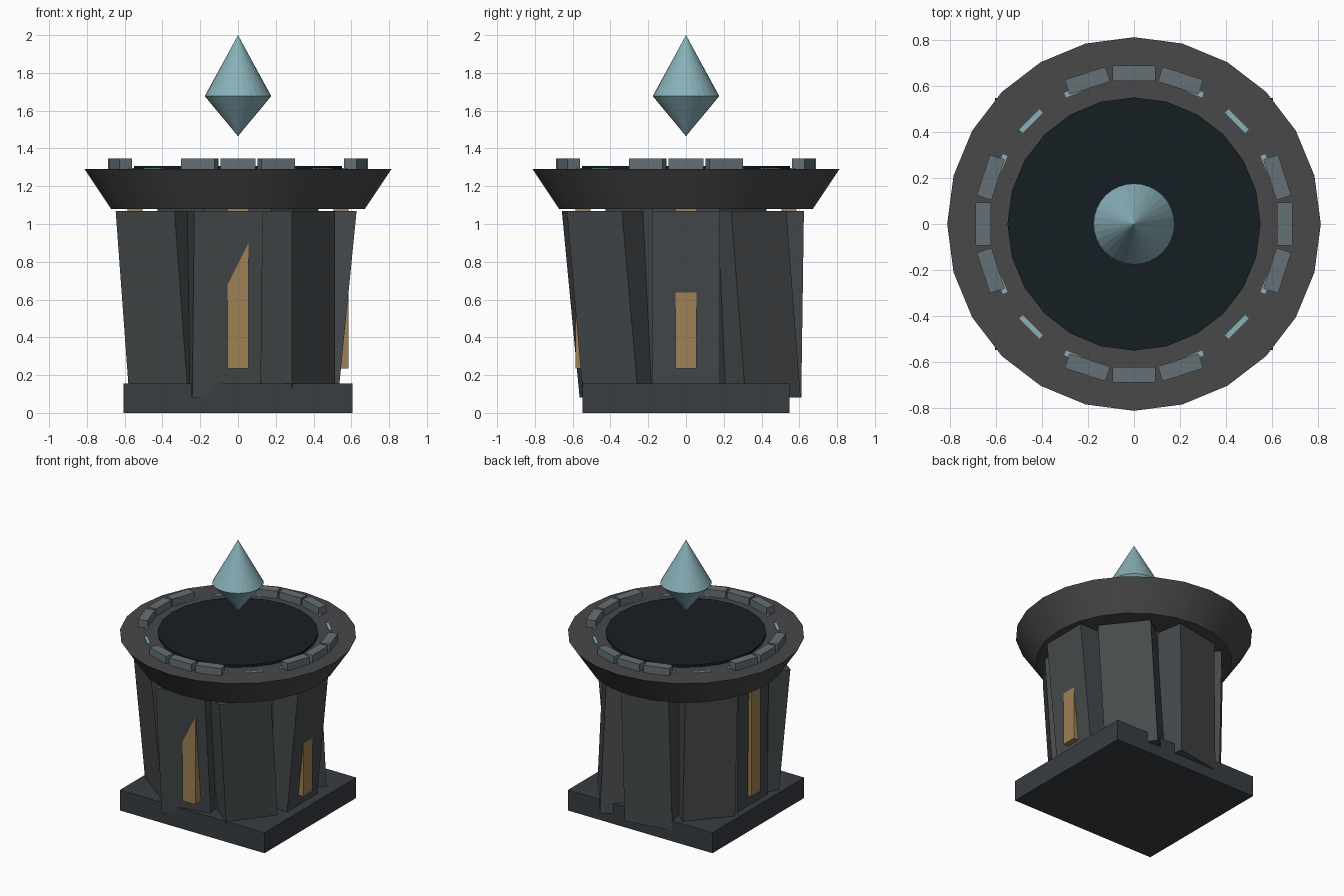
import bpy, bmesh, math
from mathutils import Vector

if "Cube" in bpy.data.objects:
    bpy.data.objects.remove(bpy.data.objects["Cube"])


def material(name, rgb):
    m = bpy.data.materials.new(name)
    m.diffuse_color = (*rgb, 1)
    m.use_nodes = True
    m.node_tree.nodes["Principled BSDF"].inputs["Base Color"].default_value = m.diffuse_color
    return m


STONE = material("dark_stone", (0.06, 0.068, 0.072))
SLATE = material("base_slate", (0.04, 0.046, 0.055))
RIM = material("rim_stone", (0.065, 0.065, 0.068))
BLOCK = material("block_stone", (0.13, 0.16, 0.18))
VOID = material("dark_pool", (0.008, 0.013, 0.017))
GOLD = material("gold", (0.35, 0.22, 0.09))
CRYSTAL = material("crystal", (0.25, 0.43, 0.48))


def add_mesh(name, verts, faces, mat):
    me = bpy.data.meshes.new(name)
    me.from_pydata(verts, [], faces)
    bm = bmesh.new()
    bm.from_mesh(me)
    bmesh.ops.recalc_face_normals(bm, faces=bm.faces)
    bm.to_mesh(me)
    bm.free()
    me.materials.append(mat)
    ob = bpy.data.objects.new(name, me)
    bpy.context.collection.objects.link(ob)
    return ob


def box(name, size, loc, mat, angle=0):
    bpy.ops.mesh.primitive_cube_add(size=1, location=loc, rotation=(0, 0, angle))
    ob = bpy.context.object
    ob.name = name
    ob.scale = size
    ob.data.materials.append(mat)
    return ob


def ring_box(name, size, r, deg, z, mat):
    # size is (radial, tangential, height)
    a = math.radians(deg)
    return box(name, size, (r * math.cos(a), r * math.sin(a), z), mat, a)


def cone(name, n, r1, r2, z1, z2, mat, turn=0):
    bpy.ops.mesh.primitive_cone_add(vertices=n, radius1=r1, radius2=r2, depth=z2 - z1,
                                    location=(0, 0, (z1 + z2) / 2), rotation=(0, 0, turn))
    ob = bpy.context.object
    ob.name = name
    ob.data.materials.append(mat)
    return ob


def slab(name, deg, bottom, top, width=0.37, thick=0.26):
    # leaning slab: outer face centre at its foot and head, facing direction deg
    a = math.radians(deg)
    n = Vector((math.cos(a), math.sin(a), 0))
    t = Vector((-n.y, n.x, 0))
    verts = []
    b, h = Vector((*bottom, 0.155)), Vector((*top, 1.07))
    for c in (b + (b - h) * 0.08, h):
        for s, d in ((-1, 0), (1, 0), (1, 1), (-1, 1)):
            verts.append(c + t * s * width / 2 - n * d * thick)
    faces = [(0, 1, 2, 3), (4, 5, 6, 7)]
    faces += [(i, (i + 1) % 4, (i + 1) % 4 + 4, i + 4) for i in range(4)]
    return add_mesh(name, verts, faces, STONE)


# Plinth and inner core
box("base", (1.21, 1.095, 0.155), (0, 0, 0.0775), SLATE)
cone("core", 8, 0.46, 0.46, 0.15, 1.09, STONE, math.pi / 8)

# Eight uneven stone slabs around the core
slab("slab_front", -79, (-0.06, -0.535), (-0.05, -0.622), 0.37)
slab("slab_front_right", -38, (0.40, -0.405), (0.40, -0.485))
slab("slab_right", 0, (0.537, 0), (0.628, 0), 0.36)
slab("slab_back_right", 38, (0.41, 0.455), (0.41, 0.385))
slab("slab_back", 100, (-0.09, 0.58), (-0.07, 0.593), 0.36)
slab("slab_back_left", 139, (-0.455, 0.375), (-0.475, 0.375))
slab("slab_left", 180, (-0.555, 0), (-0.565, 0), 0.36)
slab("slab_front_left", -127, (-0.425, -0.40), (-0.492, -0.44), 0.39)

# Gold strips on the four sides
for i in range(4):
    ring_box(f"gold_strip_{i}", (0.08, 0.11, 0.855), 0.545, 90 * i, 0.6625, GOLD)

# Flared rim (smooth sides, crisp edges) and dark pool
rim = cone("rim", 24, 0.672, 0.812, 1.08, 1.29, RIM)
bpy.ops.object.shade_smooth_by_angle(angle=math.radians(30))
cone("pool", 24, 0.55, 0.55, 1.25, 1.308, VOID)

# Raised blocks in threes, and thin crystal inlays
for q in range(4):
    for k in (-18, 0, 18):
        ring_box(f"rim_block_{q}_{k}", (0.068, 0.186, 0.075), 0.655, 90 * q + k, 1.308, BLOCK)
for i in range(16):
    ring_box(f"inlay_{i}", (0.022, 0.125, 0.02), 0.632, 22.5 * i, 1.286, CRYSTAL)

# Floating crystal: two faceted cones meeting at the widest point
cone("crystal_top", 32, 0.176, 0, 1.677, 2.0, CRYSTAL)
cone("crystal_bottom", 32, 0, 0.176, 1.465, 1.677, CRYSTAL)
